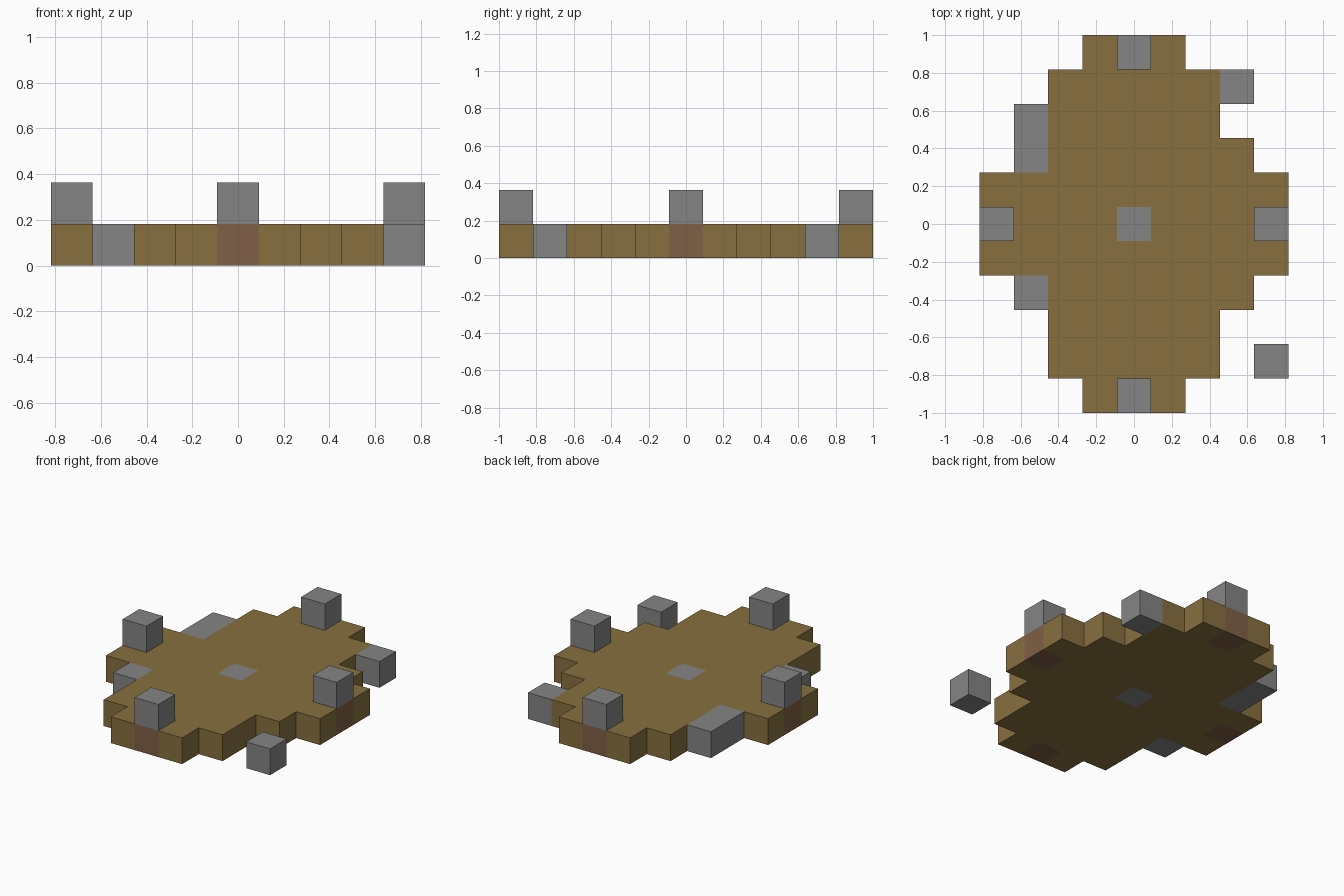
import bpy
import bmesh
from mathutils import Vector

cube = bpy.data.objects.get("Cube")
if cube:
    bpy.data.objects.remove(cube)

U = 2 / 11  # side of one block


def srgb(*rgb):
    return [((c / 255 + 0.055) / 1.055) ** 2.4 for c in rgb] + [1]


def material(name, colour):
    mat = bpy.data.materials.new(name)
    mat.diffuse_color = colour
    mat.use_nodes = True
    mat.node_tree.nodes["Principled BSDF"].inputs["Base Color"].default_value = colour
    return mat


earth = material("earth brown", srgb(135, 112, 64))
stone = material("stone grey", srgb(133, 133, 133))
clay = material("clay red brown", srgb(128, 95, 70))

# Block layout: (column, row, layer) cells for each part
left = [1, 2, 2, 2, 4, 4, 4, 2, 2, 2, 1]
right = [1, 2, 2, 3, 4, 4, 4, 3, 2, 2, 1]
tips = {"front": (0, -5), "back": (0, 5), "left": (4, 0), "right": (-4, 0)}
parts = {
    "centre_stone": (stone, {(0, 0, 0)}),
    "right_back_ledge": (stone, {(-3, 2, 0), (-3, 3, 0)}),
    "right_front_ledge": (stone, {(-3, -2, 0)}),
    "left_back_stone": (stone, {(3, 4, 0)}),
    "loose_front_stone": (stone, {(4, -4, 0)}),
}
for side, (x, y) in tips.items():
    parts[side + "_footing"] = (clay, {(x, y, 0)})
    parts[side + "_post"] = (stone, {(x, y, 1)})

# The earth platform fills every remaining ground cell of the outline
taken = set().union(*(cells for _, cells in parts.values()))
outline = {(x, row - 5, 0) for row in range(11)
           for x in range(-left[row], right[row] + 1)}
parts["platform"] = (earth, outline - taken)
solid = taken | outline

AXES = [Vector(a) for a in ((1, 0, 0), (0, 1, 0), (0, 0, 1))]


def build(name, mat, cells):
    """Make a part from blocks, keeping only the faces open to the air."""
    bm = bmesh.new()
    for cell in sorted(cells):
        centre = Vector(cell) + Vector((0, 0, 0.5))
        for i in range(3):
            for sign in (1, -1):
                n = AXES[i] * sign
                if tuple(int(c) for c in Vector(cell) + n) in solid:
                    continue
                a, b = AXES[(i + 1) % 3] * sign, AXES[(i + 2) % 3]
                corners = (-a - b, a - b, a + b, b - a)
                bm.faces.new([bm.verts.new((centre + (n + c) / 2) * U)
                              for c in corners])
    bmesh.ops.remove_doubles(bm, verts=bm.verts, dist=U / 100)
    mesh = bpy.data.meshes.new(name)
    bm.to_mesh(mesh)
    bm.free()
    mesh.materials.append(mat)
    bpy.context.collection.objects.link(bpy.data.objects.new(name, mesh))


for name, (mat, cells) in parts.items():
    build(name, mat, cells)
